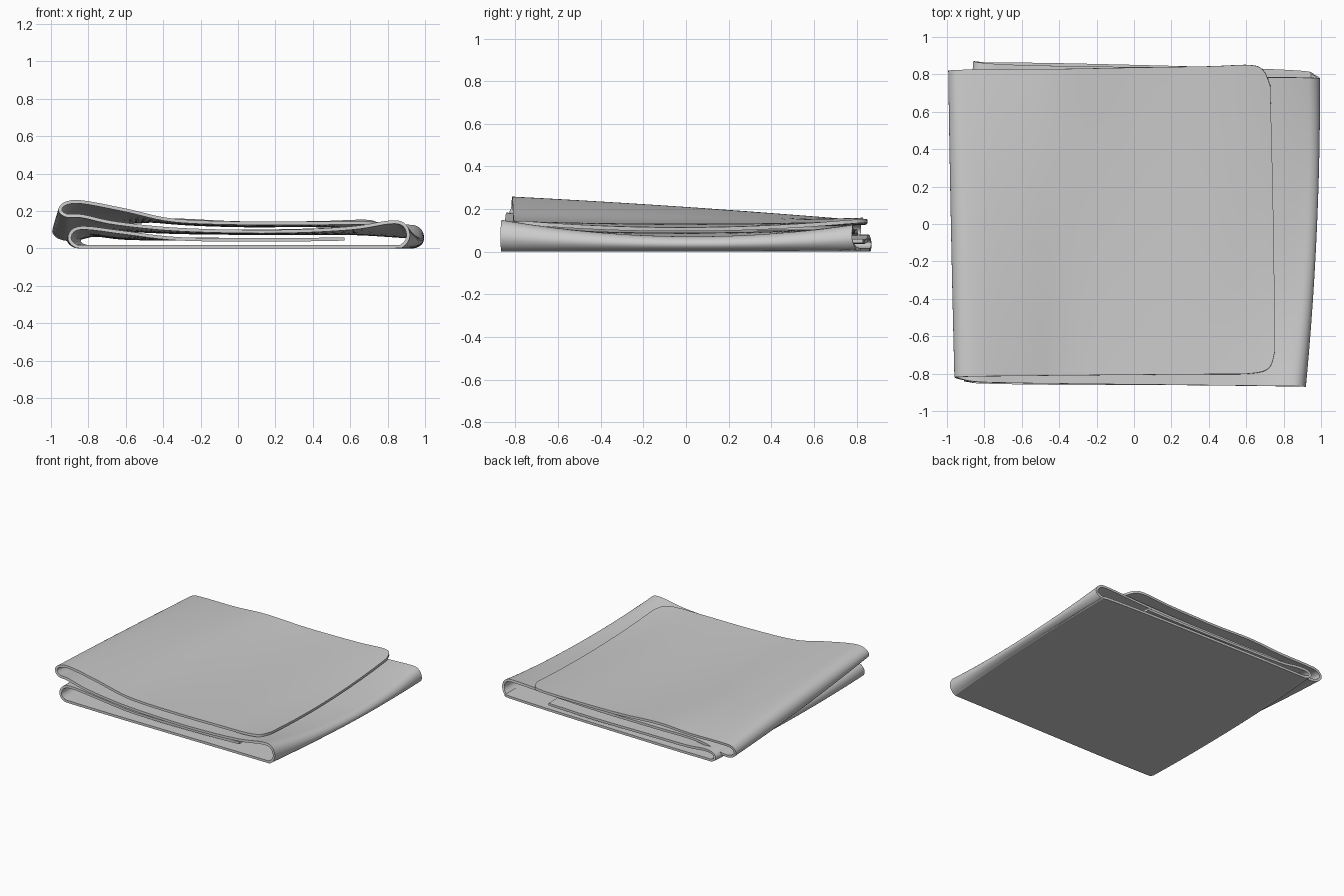
import bpy
import bmesh
from mathutils import Vector

THICK = 0.018
ROWS = 32
STEPS = 6

cube = bpy.data.objects.get("Cube")
if cube:
    bpy.data.objects.remove(cube, do_unlink=True)


def make_material(name, rgb):
    mat = bpy.data.materials.new(name)
    mat.use_nodes = True
    mat.diffuse_color = (*rgb, 1)
    mat.node_tree.nodes["Principled BSDF"].inputs["Base Color"].default_value = (*rgb, 1)
    return mat


def blend(t, front, middle, back):
    """Smooth curve through a front, middle and back value."""
    return (front * (1 - t) * (1 - 2 * t) + middle * 4 * t * (1 - t)
            + back * t * (2 * t - 1))


def catmull(a, b, c, d, u):
    return (b * 2 + (c - a) * u + (a * 2 - b * 5 + c * 4 - d) * u * u
            + (b * 3 - a - c * 3 + d) * u ** 3) / 2


def fold(x, low, high, reach):
    """Rounded turn from the low sheet to the high sheet; reach points inward."""
    rise = high - low
    return [(x + reach, low), (x + reach * .3, low + rise * .06),
            (x, low + rise * .45), (x + reach * .25, low + rise * .9),
            (x + reach, high)]


def section(t):
    """Cross-section of the folded sheet, from the tucked end to the top end."""
    base = THICK / 2
    lower = fold(blend(t, -.9, -.9, -.85), base, blend(t, .11, .085, .07), .1)
    right = fold(blend(t, .91, .97, .985), base, blend(t, .14, .065, .13), -.1)
    upper = fold(blend(t, -.95, -.97, -.985), blend(t, .175, .09, .05),
                 blend(t, .25, .2, .135), .12)
    flat = blend(t, .14, .125, .14)
    crest = upper[-1][1]
    tucked = [(.57, .05), (.2, .045), (-.3, .05),
              (-.6, blend(t, .085, .06, .055))]
    bottom = [(-.4, base), (.4, base)]
    between = [(.6, blend(t, .108, .08, .11)), (.2, blend(t, .09, .08, .095)),
               (-.3, blend(t, .1, .085, .095)),
               (-.65, blend(t, .135, .1, .095))]
    top = [(-.6, flat + (crest - flat) * .6), (-.35, flat + .012), (0, flat - .003),
           (.4, flat - .003), (.62, blend(t, .14, .112, .145)),
           (blend(t, .72, .72, .69), blend(t, .143, .107, .148)),
           (blend(t, .755, .745, .725), blend(t, .145, .105, .15))]
    return tucked + lower[::-1] + bottom + right + between + upper + top


# Front and back hems at the chosen cross-section points
count = len(section(0))
hems = {0: (-.8, .83), 6: (-.84, .87), 9: (-.86, .86), 13: (-.87, .78),
        16: (-.865, .785), 20: (-.845, .81), 22: (-.82, .82),
        count - 6: (-.81, .83), count - 3: (-.8, .85),
        count - 2: (-.77, .82), count - 1: (-.68, .74)}


def hem(i):
    before = max(k for k in hems if k <= i)
    after = min(k for k in hems if k >= i)
    u = (i - before) / (after - before) if after > before else 0
    return [a + (b - a) * u for a, b in zip(hems[before], hems[after])]


def sheet_row(r):
    """One line of points along the whole folded length."""
    s = r / ROWS
    keys = []
    for i in range(count):
        front, back = hem(i)
        y = front + (back - front) * s
        x, z = section((y + .87) / 1.74)[i]
        keys.append(Vector((x, y, z)))
    keys = [keys[0]] + keys + [keys[-1]]
    line = [catmull(*keys[i:i + 4], k / STEPS)
            for i in range(count - 1) for k in range(STEPS)] + [keys[-1]]
    for p in line:
        p.z = max(p.z, THICK / 2)
    return line


# Folded cloth: one continuous sheet, folded three times
bm = bmesh.new()
grid = [[bm.verts.new(p) for p in sheet_row(r)] for r in range(ROWS + 1)]
for a, b in zip(grid, grid[1:]):
    for i in range(len(a) - 1):
        bm.faces.new((a[i], a[i + 1], b[i + 1], b[i]))
mesh = bpy.data.meshes.new("folded_cloth")
bm.to_mesh(mesh)
bm.free()
cloth = bpy.data.objects.new("folded_cloth", mesh)
bpy.context.collection.objects.link(cloth)
mesh.materials.append(make_material("pale_grey_fabric", (.6, .6, .6)))

solid = cloth.modifiers.new("thickness", "SOLIDIFY")
solid.thickness = THICK
solid.offset = 0

bpy.context.view_layer.objects.active = cloth
cloth.select_set(True)
bpy.ops.object.modifier_apply(modifier=solid.name)
bpy.ops.object.shade_smooth_by_angle(angle=.7)
